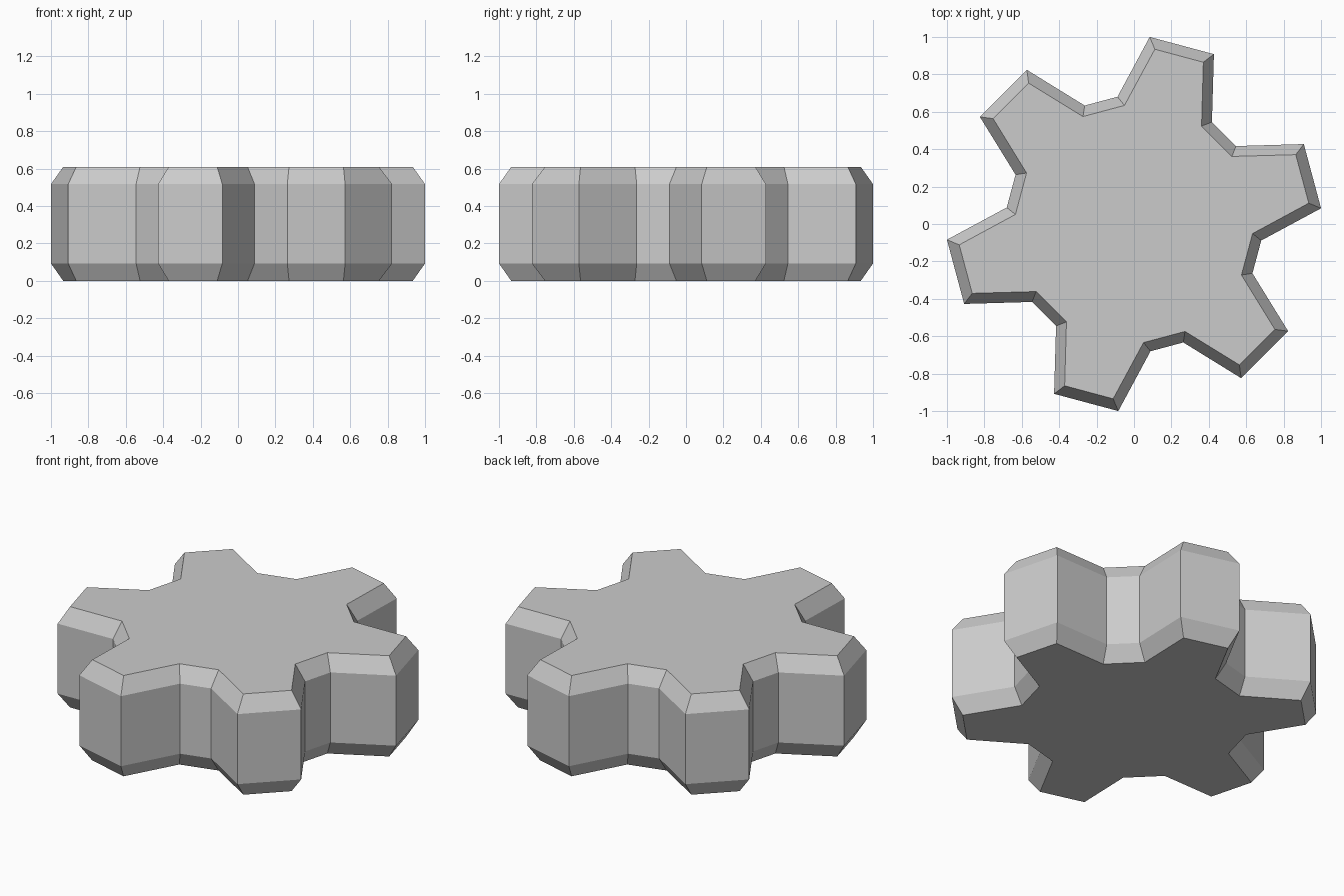
import bpy, bmesh
from math import radians, cos, sin

if "Cube" in bpy.data.objects:
    bpy.data.objects.remove(bpy.data.objects["Cube"])

TEETH = 6


def gear_ring(bm, z, tip_r, tip_half, root_r, root_half):
    """One closed gear outline at height z; angles in degrees."""
    ring = []
    for i in range(TEETH):
        tooth = 15 + i * 360 / TEETH
        valley = tooth + 180 / TEETH
        for r, a in ((tip_r, tooth - tip_half), (tip_r, tooth + tip_half),
                     (root_r, valley - root_half), (root_r, valley + root_half)):
            a = radians(a)
            ring.append(bm.verts.new((r * cos(a), r * sin(a), z)))
    return ring


full = (1.0035, 10.2, 0.686, 7.6)     # widest outline
inset = (0.941, 8.2, 0.636, 10.4)     # chamfered outline

# Gear body: four stacked outlines, chamfered at top and bottom
bm = bmesh.new()
rings = [gear_ring(bm, z, *shape) for z, shape in
         ((0, inset), (0.093, full), (0.517, full), (0.61, inset))]
for low, high in zip(rings, rings[1:]):
    for i in range(len(low)):
        j = (i + 1) % len(low)
        bm.faces.new((low[i], low[j], high[j], high[i]))
bm.faces.new(rings[0][::-1])
bm.faces.new(rings[-1])

mesh = bpy.data.meshes.new("gear")
bm.to_mesh(mesh)
bm.free()
bpy.context.collection.objects.link(bpy.data.objects.new("gear", mesh))
